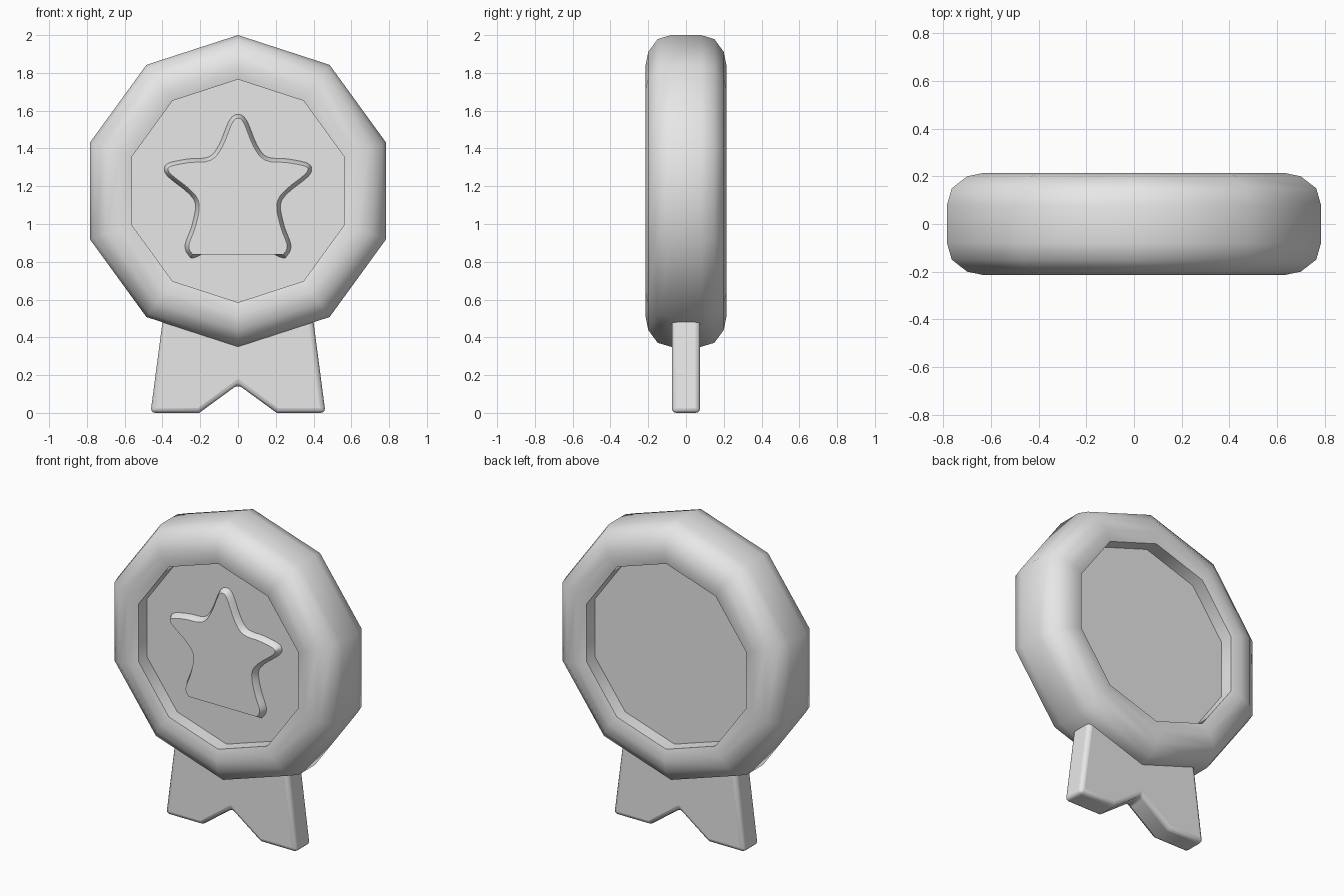
import bpy, bmesh, math
from mathutils import Vector

cube = bpy.data.objects.get("Cube")
if cube:
    bpy.data.objects.remove(cube, do_unlink=True)

grey = bpy.data.materials.new("plain_grey")
grey.use_nodes = True
colour = (0.8, 0.8, 0.8, 1)
grey.diffuse_color = colour
grey.node_tree.nodes["Principled BSDF"].inputs["Base Color"].default_value = colour

CENTRE_Z = 1.175
SIDES = 10


def finish(name, bm, angle):
    bmesh.ops.recalc_face_normals(bm, faces=bm.faces[:])
    mesh = bpy.data.meshes.new(name)
    bm.to_mesh(mesh)
    bm.free()
    obj = bpy.data.objects.new(name, mesh)
    bpy.context.collection.objects.link(obj)
    mesh.materials.append(grey)
    bpy.ops.object.select_all(action='DESELECT')
    obj.select_set(True)
    bpy.context.view_layer.objects.active = obj
    bpy.ops.object.shade_smooth_by_angle(angle=math.radians(angle))
    return obj


def bridge(bm, a, b):
    n = len(a)
    for i in range(n):
        j = (i + 1) % n
        bm.faces.new((a[i], a[j], b[j], b[i]))


def loft(bm, loops):
    """Join matching loops of points and cap both ends."""
    rows = [[bm.verts.new(p) for p in loop] for loop in loops]
    for a, b in zip(rows, rows[1:]):
        bridge(bm, a, b)
    bm.faces.new(rows[0])
    bm.faces.new(rows[-1])


def decagon(radius, y):
    angles = [math.pi / 2 + i * math.tau / SIDES for i in range(SIDES)]
    return [(radius * math.cos(a), y, CENTRE_Z + radius * math.sin(a)) for a in angles]


# Medal: rounded rim with a recessed disc on both faces
front = [(0.59, -0.115), (0.59, -0.2), (0.66, -0.215), (0.736, -0.2),
         (0.804, -0.15), (0.825, -0.08)]
profile = front + [(r, -y) for r, y in reversed(front)]
bm = bmesh.new()
loft(bm, [decagon(r, y) for r, y in profile])
finish("medal", bm, 45)

# Star: soft-cornered raised emblem, right half mirrored
half = [(0, 1.58), (0.045, 1.55), (0.1, 1.42), (0.155, 1.355), (0.26, 1.345),
        (0.36, 1.325), (0.39, 1.295), (0.37, 1.25), (0.265, 1.165), (0.225, 1.1),
        (0.245, 0.99), (0.28, 0.89), (0.262, 0.835), (0.215, 0.827), (0, 0.945)]
corners = [Vector(p) for p in half + [(-x, z) for x, z in reversed(half[1:-1])]]


def soften(pts, notch, steps=4):
    """Smooth closed outline, keeping the bottom notch straight-sided."""
    out, n = [], len(pts)
    for i in range(n):
        p0, p1, p2, p3 = (pts[(i + k) % n] for k in (-1, 0, 1, 2))
        if notch in (i, (i + 1) % n):
            out.append(p1)
            continue
        for s in range(steps):
            t = s / steps
            out.append(0.5 * (2 * p1 + (p2 - p0) * t + (2 * p0 - 5 * p1 + 4 * p2 - p3) * t ** 2
                              + (3 * p1 - p0 - 3 * p2 + p3) * t ** 3))
    return out


def inset(pts, d):
    """Move a clockwise outline inwards."""
    out, n = [], len(pts)
    for i, p in enumerate(pts):
        tangent = (pts[(i + 1) % n] - pts[i - 1]).normalized()
        out.append(p + d * Vector((tangent.y, -tangent.x)))
    return out


outline = soften(corners, len(half) - 1)
bm = bmesh.new()
loft(bm, [[(p.x, y, p.y) for p in pts] for pts, y in
          ((outline, -0.1), (outline, -0.118), (inset(outline, 0.02), -0.155))])
finish("star", bm, 35)

# Ribbon: two notched tails rising into the rim
right = [(0, 0.15), (0.205, 0), (0.463, 0), (0.4, 0.48), (0.37, 0.7)]
shape = right + [(-x, z) for x, z in reversed(right[1:])]
bm = bmesh.new()
loft(bm, [[(x, y, z) for x, z in shape] for y in (-0.075, 0.075)])
ribbon = finish("ribbon", bm, 50)
bevel = ribbon.modifiers.new("soft_edges", 'BEVEL')
bevel.width = 0.025
bevel.segments = 3
bevel.limit_method = 'ANGLE'
bevel.angle_limit = math.radians(60)
bpy.ops.object.modifier_apply(modifier=bevel.name)
bpy.ops.object.shade_smooth_by_angle(angle=math.radians(50))
